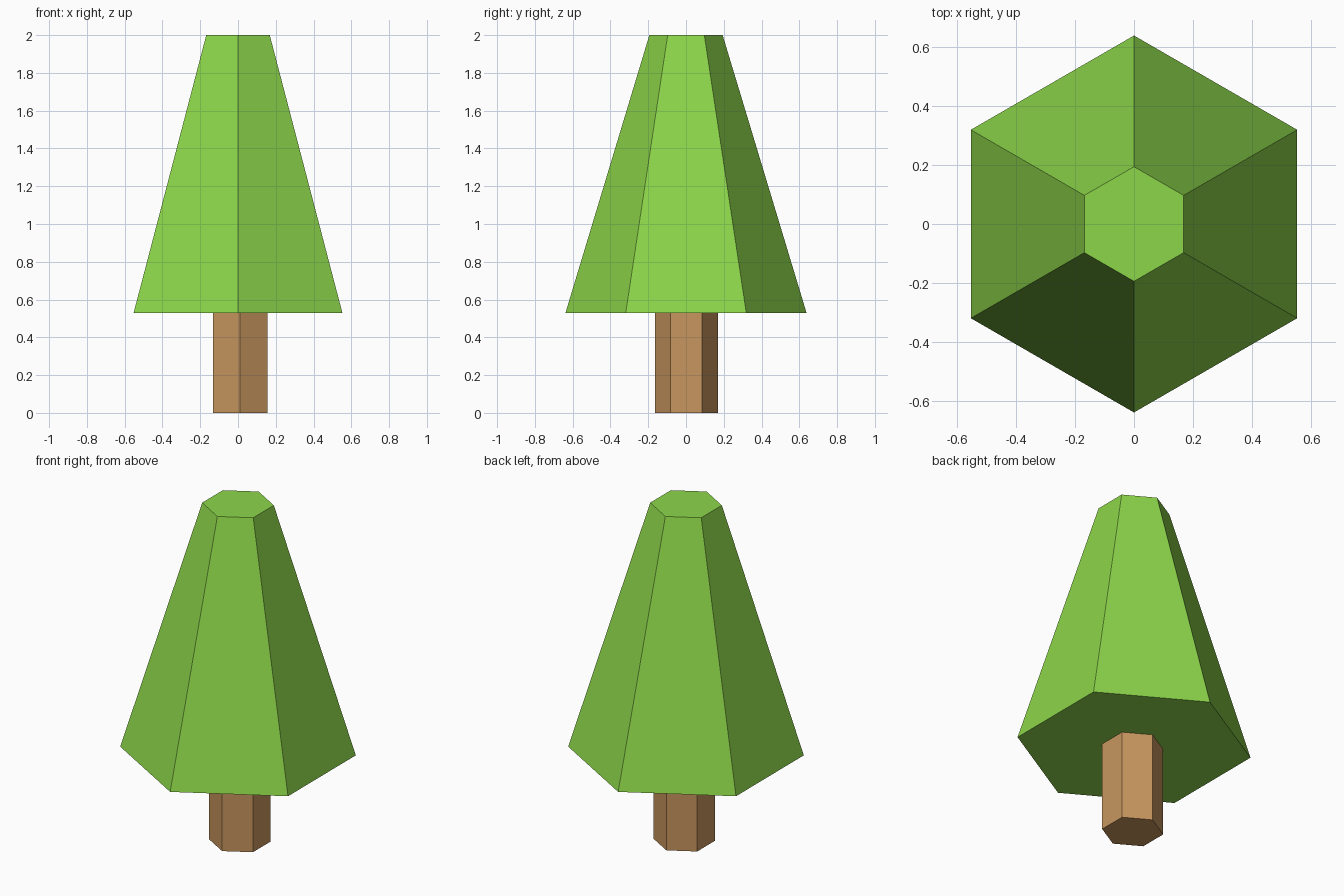
import bpy

if "Cube" in bpy.data.objects:
    bpy.data.objects.remove(bpy.data.objects["Cube"])


def hex_part(name, r_bottom, r_top, z0, z1, color, x=0.0, y=0.0):
    """Six-sided tapered prism with corners on the +y / -y axis."""
    bpy.ops.mesh.primitive_cone_add(
        vertices=6, radius1=r_bottom, radius2=r_top, depth=z1 - z0,
        end_fill_type='NGON', location=(x, y, (z0 + z1) / 2))
    obj = bpy.context.object
    obj.name = obj.data.name = name
    mat = bpy.data.materials.new(name + "_color")
    mat.diffuse_color = (*color, 1.0)
    mat.use_nodes = True
    mat.node_tree.nodes["Principled BSDF"].inputs["Base Color"].default_value = mat.diffuse_color
    obj.data.materials.append(mat)
    return obj


# Trunk: straight hexagonal post, slightly off centre
hex_part("trunk", 0.167, 0.167, 0.0, 0.53, (0.57, 0.305, 0.113), x=0.011, y=0.002)

# Foliage: tapered hexagonal crown with a flat top
hex_part("foliage", 0.638, 0.194, 0.53, 2.0, (0.264, 0.67, 0.068))
